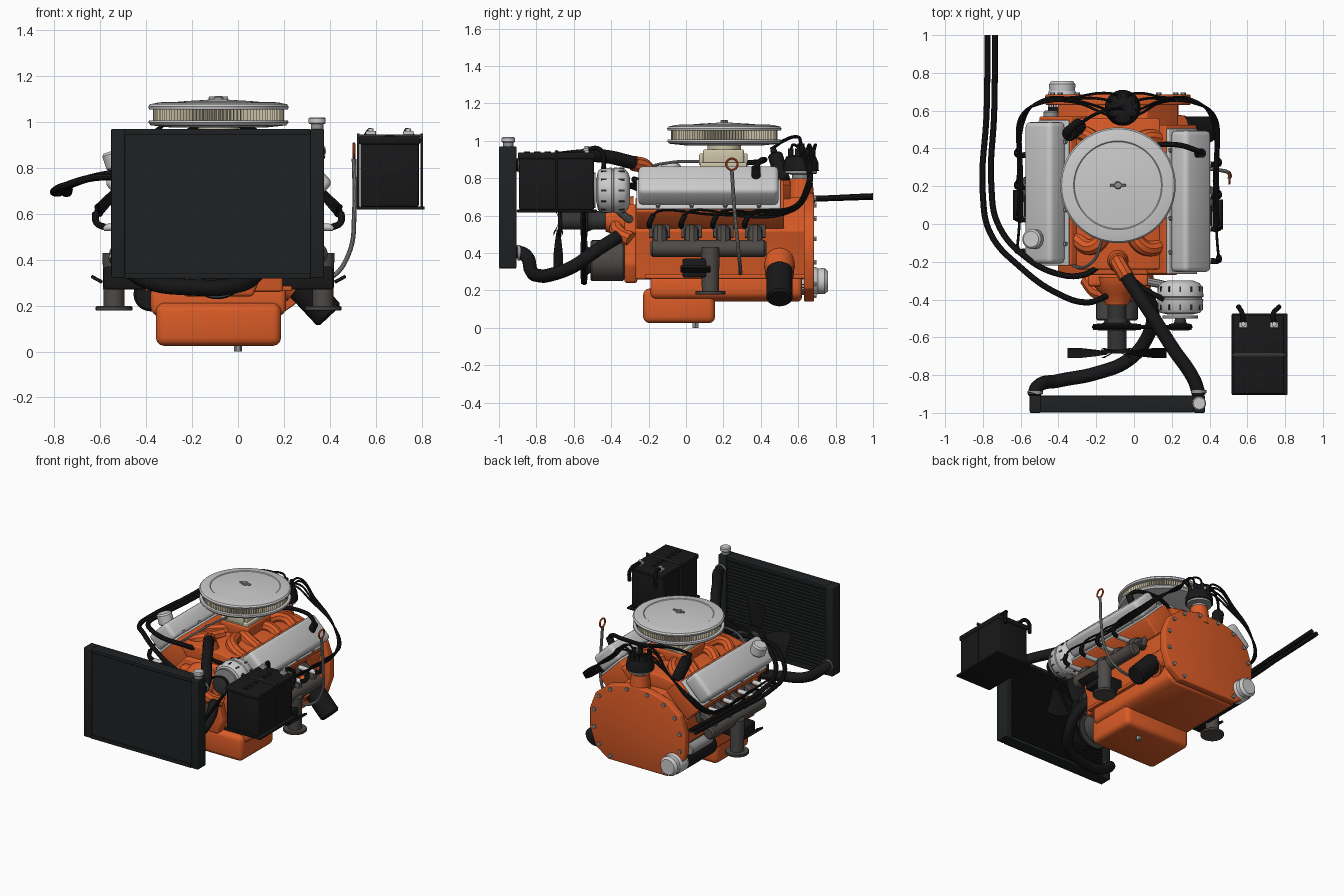
import bpy, bmesh, math
from mathutils import Vector, Matrix, geometry

if "Cube" in bpy.data.objects:
    bpy.data.objects.remove(bpy.data.objects["Cube"])

XC = -0.085  # engine centreline
COL = dict(orange=(.70, .105, .02), black=(.009, .009, .01), rad=(.013, .015, .016), silver=(.58, .58, .58),
           iron=(.075, .068, .062), cream=(.62, .56, .40), steel=(.3, .3, .3), dark=(.035, .035, .035))
MATS = {}
for k, c in COL.items():
    MATS[k] = bpy.data.materials.new(k)
    MATS[k].diffuse_color = (*c, 1)


def add(name, bm, mat):
    bmesh.ops.recalc_face_normals(bm, faces=bm.faces)
    me = bpy.data.meshes.new(name)
    bm.to_mesh(me)
    bm.free()
    me.materials.append(MATS[mat])
    ob = bpy.data.objects.new(name, me)
    bpy.context.collection.objects.link(ob)
    return ob


def bevel(bm, w, seg=3):
    es = [e for e in bm.edges if len(e.link_faces) == 2 and e.calc_face_angle(0) > .5]
    bmesh.ops.bevel(bm, geom=es, offset=w, segments=seg, profile=.5, affect='EDGES', clamp_overlap=True)


def box(name, c, size, mat, bev=0, ry=0):
    bm = bmesh.new()
    bmesh.ops.create_cube(bm, size=1)
    bmesh.ops.scale(bm, vec=size, verts=bm.verts)
    if bev:
        bevel(bm, bev)
    bmesh.ops.transform(bm, matrix=Matrix.Translation(c) @ Matrix.Rotation(ry, 4, 'Y'), verts=bm.verts)
    return add(name, bm, mat)


def lathe(name, p0, p1, prof, mat, seg=32):
    """Revolve (distance, radius) pairs about the axis p0 -> p1."""
    p0 = Vector(p0)
    q = (Vector(p1) - p0).to_track_quat('Z', 'Y').to_matrix().to_4x4()
    bm = bmesh.new()
    rings = [[bm.verts.new((r * math.cos(a), r * math.sin(a), d)) for a in
              [2 * math.pi * i / seg for i in range(seg)]] for d, r in prof]
    for A, B in zip(rings, rings[1:]):
        for i in range(seg):
            bm.faces.new((A[i], A[(i + 1) % seg], B[(i + 1) % seg], B[i]))
    bm.faces.new(rings[0])
    bm.faces.new(rings[-1])
    bmesh.ops.transform(bm, matrix=Matrix.Translation(p0) @ q, verts=bm.verts)
    return add(name, bm, mat)


def cyl(name, p0, p1, r, mat, r2=None, seg=28, ch=0.0):
    L = (Vector(p1) - Vector(p0)).length
    r2 = r if r2 is None else r2
    prof = [(0, r - ch), (ch, r), (L - ch, r2), (L, r2 - ch)] if ch else [(0, r), (L, r2)]
    return lathe(name, p0, p1, prof, mat, seg)


def prism(name, pts, y0, y1, mat, bev=0, seg=3):
    bm = bmesh.new()
    f = bm.faces.new([bm.verts.new((x, y0, z)) for x, z in pts])
    g = bmesh.ops.extrude_face_region(bm, geom=[f])['geom']
    bmesh.ops.translate(bm, vec=(0, y1 - y0, 0), verts=[v for v in g if isinstance(v, bmesh.types.BMVert)])
    if bev:
        bevel(bm, bev, seg)
    return add(name, bm, mat)


def sym(half):  # mirrored outline about the engine centreline
    return [(XC + x, z) for x, z in half] + [(XC - x, z) for x, z in reversed(half) if x > 0]


def tube(name, pts, r, mat, cyclic=False, poly=False, res=3):
    cu = bpy.data.curves.new(name, 'CURVE')
    cu.dimensions, cu.bevel_depth, cu.bevel_resolution, cu.resolution_u, cu.use_fill_caps = '3D', r, res, 8, True
    sp = cu.splines.new('POLY' if poly else 'BEZIER')
    tgt = sp.points if poly else sp.bezier_points
    tgt.add(len(pts) - 1)
    for p, co in zip(tgt, pts):
        p.co = (*co, 1) if poly else co
        if not poly:
            p.handle_left_type = p.handle_right_type = 'AUTO'
    sp.use_cyclic_u = cyclic
    tmp = bpy.data.objects.new(name + "_path", cu)
    bpy.context.collection.objects.link(tmp)
    bm = bmesh.new()
    bm.from_mesh(bpy.data.meshes.new_from_object(tmp.evaluated_get(bpy.context.evaluated_depsgraph_get())))
    bpy.data.objects.remove(tmp)
    return add(name, bm, mat)


# Block, oil pan, rear plate, timing cover
prism("engine_block", sym([(.28, .26), (.28, .40), (.32, .52), (.155, .70)]), -.27, .64, 'orange', .012)
prism("oil_pan_upper", sym([(.24, .14), (.295, .17), (.295, .28)]), -.19, .62, 'orange', .025)
box("oil_pan_rail", (XC, .21, .275), (.64, .86, .022), 'orange', .006)
box("oil_pan_sump", (XC, -.037, .118), (.545, .385, .186), 'orange', .035)
cyl("drain_plug", (0, .05, 0), (0, .05, .04), .018, 'steel', seg=6)
plate = [(.24, .14), (.34, .21), (.385, .34), (.385, .48), (.34, .60), (.24, .68), (.09, .72)]
prism("rear_plate", sym(plate), .63, .685, 'orange', .008)
for i, (x, z) in enumerate(sym(plate)):
    bx, bz = XC + (x - XC) * .9, .45 + (z - .45) * .9
    cyl(f"plate_bolt_{i}", (bx, .68, bz), (bx, .697, bz), .014, 'steel', seg=6)
prism("timing_cover", sym([(.15, .24), (.19, .34), (.15, .50), (.16, .66)]), -.33, -.26, 'orange', .015)

# Cylinder heads, valve covers, exhaust manifolds, plugs and wires for both banks
DIST = Vector((-.06, .615, 0))
for s, side in ((1, "right"), (-1, "left")):
    dy = 0 if s > 0 else .05
    yc, X = .12 + dy * .9, lambda r: XC + s * r
    R = s * math.pi / 4
    box(f"head_{side}", (X(.285), yc + .01, .66), (.24, .79, .14), 'orange', .01, R)
    box(f"cover_flange_{side}", (X(.338), yc, .713), (.218, .77, .02), 'silver', .006, R)
    box(f"valve_cover_{side}", (X(.386), yc, .761), (.198, .75, .125), 'silver', .027, R)
    for k in range(4):
        y = yc - .27 + k * .18
        for t in (-.1, .1):
            b = Vector((X(.342 + t * .707), y, .717 - t * .707))
            cyl(f"cover_bolt_{side}_{k}_{t > 0}", b, b + Vector((s * .014, 0, .014)), .011, 'steel', seg=6)
    # exhaust log with ports and outlet
    cyl(f"exhaust_log_{side}", (X(.43), -.19 + dy, .425), (X(.43), .43 + dy, .425), .046, 'iron', ch=.012)
    cyl(f"exhaust_outlet_{side}", (X(.455), .13 + dy, .43), (X(.455), .13 + dy, .18), .05, 'iron', .045)
    cyl(f"exhaust_flange_{side}", (X(.455), .13 + dy, .178), (X(.455), .13 + dy, .198), .08, 'iron', ch=.004)
    for k, py in enumerate((-.14, .03, .20, .37)):
        y = py + dy
        tube(f"exhaust_port_{side}_{k}", [(X(.31), y, .52), (X(.39), y, .50), (X(.43), y, .425)], .04, 'iron')
        box(f"port_flange_{side}_{k}", (X(.335), y, .53), (.10, .11, .03), 'iron', .006, s * math.radians(75))
        yp = y - .055
        cyl(f"spark_plug_{side}_{k}", (X(.36), yp, .545), (X(.50), yp, .54), .016, 'silver', seg=12)
        tube(f"plug_boot_{side}_{k}", [(X(.49), yp, .54), (X(.53), yp, .56), (X(.535), yp + .02, .605)], .015, 'black')
        a = math.pi / 2 - s * (.35 + k * .75)
        d = DIST + Vector((.065 * math.cos(a), .065 * math.sin(a), .95))
        o = k * .008
        tube(f"plug_wire_{side}_{k}", [d, d + Vector((s * .04, .015, .03)), (X(.24), .67 - o, .88 - o),
             (X(.39 + o), .66 - o, .74), (X(.49 + o), .57, .625 + o), (X(.51 + o), (yp + .5) / 2 + .02, .605 + o),
             (X(.53), yp + .05, .625), (X(.535), yp + .02, .605)], .007, 'black', res=2)
        cyl(f"cap_post_{side}_{k}", (d.x, d.y, .90), (d.x, d.y, .96), .015, 'black', seg=12)
    # engine mount
    box(f"mount_bracket_{side}", (X(.39), .045 + dy, .32), (.22, .13, .10), 'black', .012)
    box(f"mount_pad_{side}", (X(.53), .05 + dy, .315), (.055, .16, .015), 'black', .004, -s * .5)
    # intake runners
    for k, y in enumerate((-.12, .05, .28, .45)):
        tube(f"intake_runner_{side}_{k}", [(X(.05), .165 + (y - .165) * .5, .79), (X(.13), y, .79),
             (X(.24), y + dy, .73)], .042, 'orange')

# Intake manifold, carburettor, air cleaner
prism("intake_manifold", sym([(.14, .66), (.225, .765), (.17, .775), (.1, .79)]), -.24, .56, 'orange', .01)
box("carburettor_pad", (XC, .2, .82), (.24, .27, .08), 'orange', .012)
box("carburettor_base", (XC, .2, .87), (.22, .25, .03), 'cream', .006)
box("carburettor_body", (XC, .2, .915), (.19, .22, .08), 'cream', .012)
for s in (-1, 1):
    box(f"float_bowl_{'front' if s < 0 else 'rear'}", (XC, .2 + s * .1, .90), (.15, .06, .065), 'cream', .01)
cyl("carburettor_throat", (XC, .205, .94), (XC, .205, 1.0), .09, 'cream')
A = lambda z: (XC, .205, z)
lathe("air_cleaner_base", A(.975), A(2), [(0, .11), (0, .20), (.01, .295), (.022, .305), (.032, .303), (.032, .1)], 'silver', 64)
N = 110
bm = bmesh.new()
ring = [[bm.verts.new((XC + r * math.cos(a), .205 + r * math.sin(a), z)) for i in range(2 * N) for r, a in
        [(.285 if i % 2 else .27, math.pi * i / N)]] for z in (1.0, 1.062)]
for i in range(2 * N):
    j = (i + 1) % (2 * N)
    bm.faces.new((ring[0][i], ring[0][j], ring[1][j], ring[1][i]))
add("air_filter_pleats", bm, 'cream')
lathe("air_cleaner_lid", A(1.055), A(2), [(0, .1), (0, .303), (.012, .306), (.022, .298), (.03, .26), (.032, .235),
      (.028, .23), (.036, .14), (.042, .04), (.042, .01)], 'silver', 64)
cyl("wing_nut", A(1.09), A(1.112), .02, 'steel', ch=.004)
box("wing_nut_bar", A(1.104), (.085, .012, .014), 'steel', .004)

# Distributor and coil
cyl("distributor_boss", (*DIST.xy, .66), (*DIST.xy, .80), .075, 'orange', .06)
lathe("distributor_body", (*DIST.xy, .79), (*DIST.xy, 2), [(0, .045), (.03, .05), (.035, .085), (.055, .085)], 'steel')
lathe("distributor_cap", (*DIST.xy, .84), (*DIST.xy, 2), [(0, .095), (.045, .092), (.075, .08), (.085, .05)], 'black')
cyl("cap_centre_post", (*DIST.xy, .91), (*DIST.xy, .985), .018, 'black', seg=12)
cyl("ignition_coil", (-.29, .52, .78), (-.345, .475, .93), .04, 'black', ch=.008)
cyl("coil_tower", (-.345, .475, .925), (-.36, .463, .965), .02, 'black', .014)
tube("coil_wire", [(-.36, .463, .96), (-.30, .52, 1.0), (-.16, .60, 1.02), (*DIST.xy, .985)], .009, 'black')

# Breather cap, crankcase vent hose, fuel line, dipstick
cyl("oil_filler_cap", (-.52, -.08, .80), (-.545, -.08, .875), .052, 'silver', ch=.01)
cyl("vent_valve", (.33, .375, .80), (.36, .375, .86), .024, 'black')
tube("vent_hose", [(.36, .375, .85), (.33, .39, .885), (.22, .42, .90), (.06, .40, .89), (XC, .3, .88)], .014, 'black')
tube("fuel_line", [(-.14, .08, .89), (-.17, -.08, .885), (-.22, -.2, .85), (-.32, -.22, .77), (-.37, -.12, .74)], .008, 'steel')
tube("dipstick_tube", [(.505, .245, .84), (.507, .26, .62), (.48, .28, .42), (.40, .29, .32), (.2, .29, .29)], .010, 'steel')
tube("dipstick_handle", [(.505, .245 + .03 * math.cos(a * .5236), .875 + .03 * math.sin(a * .5236)) for a in range(12)],
     .006, 'orange', True)

# Oil filter and starter
cyl("oil_filter_mount", (.14, .5, .37), (.26, .5, .28), .085, 'orange', .075)
cyl("oil_filter", (.25, .5, .315), (.40, .5, .155), .07, 'black', ch=.012)
cyl("starter_body", (-.38, .28, .25), (-.38, .64, .25), .075, 'black', ch=.01)
lathe("starter_nose", (-.38, .62, .25), (-.38, 2, .25), [(0, .075), (.075, .075), (.085, .068), (.12, .07), (.138, .055)], 'silver')
cyl("starter_solenoid", (-.44, .36, .33), (-.44, .60, .33), .038, 'steel', ch=.006)

# Water pump, crank damper, fan, belts
FX, FZ = -.09, .575
lathe("water_pump", (FX, -.28, FZ), (FX, -2, FZ), [(0, .13), (.05, .12), (.09, .08), (.15, .06)], 'orange')
for s in (-1, 1):
    tube(f"pump_arm_{'left' if s < 0 else 'right'}", [(FX, -.36, FZ), (FX + s * .1, -.36, .51), (FX + s * .16, -.29, .47)], .042, 'orange')
cyl("fan_shaft", (FX, -.40, FZ), (FX, -.67, FZ), .05, 'dark', ch=.006)
cyl("crank_damper", (FX, -.33, .36), (FX, -.51, .36), .11, 'iron', ch=.008)
PULLEYS = {"crank": (FX, .36, .122), "pump": (FX, FZ, .10), "alternator": (.245, .735, .055)}
pts = []
for n, (x, z, r) in PULLEYS.items():
    lathe(f"{n}_pulley", (x, -.50, z), (x, -2, z), [(0, r * .5), (.025, r * .6), (.03, r + .004), (.036, r + .004), (.042, r - .012),
          (.048, r - .012), (.054, r + .004), (.06, r + .004), (.064, r * .7)], 'dark')
    pts += [Vector((x + r * math.cos(i * .2094), z + r * math.sin(i * .2094))) for i in range(30)]
tube("drive_belt", [(pts[i].x, -.545, pts[i].y) for i in geometry.convex_hull_2d(pts)], .011, 'black', True, True)
cyl("fan_plate", (FX, -.665, FZ), (FX, -.685, FZ), .085, 'black')
for k in range(4):
    bm = bmesh.new()
    rows = []
    for r, w in ((.05, .035), (.11, .06), (.19, .085), (.25, .085), (.262, .065)):
        rows.append([bm.verts.new((t * w, -.026 * t * min(1, r * 6) - .008 * t * t, r)) for t in (-1, -.5, 0, .5, 1)])
    for P, Q in zip(rows, rows[1:]):
        for i in range(4):
            bm.faces.new((P[i], P[i + 1], Q[i + 1], Q[i]))
    bmesh.ops.solidify(bm, geom=bm.faces[:], thickness=.006)
    bmesh.ops.transform(bm, matrix=Matrix.Translation((FX, -.675, FZ)) @ Matrix.Rotation(k * math.pi / 2, 4, 'Y'), verts=bm.verts)
    add(f"fan_blade_{k}", bm, 'black')

# Alternator
lathe("alternator_body", (.245, -.30, .735), (.245, -2, .735), [(0, .07), (.012, .1), (.03, .115), (.07, .122), (.085, .122), (.088, .116),
      (.096, .116), (.099, .122), (.15, .118), (.17, .105), (.18, .06)], 'silver')
for k in range(12):
    a = k * math.pi / 6
    for y in (-.345, -.44):
        box(f"alternator_vent_{k}_{y}", (.245 + .113 * math.cos(a), y, .735 + .113 * math.sin(a)), (.017, .03, .01), 'dark', 0, -a)
cyl("alternator_fan", (.245, -.485, .735), (.245, -.50, .735), .095, 'steel')
tube("alternator_bracket", [(.245, -.36, .63), (.18, -.33, .6), (.05, -.30, .58)], .022, 'steel')
tube("alternator_brace", [(.16, -.40, .81), (.05, -.34, .78), (-.05, -.25, .74)], .014, 'black')

# Radiator with finned core
for s, x in ((-1, -.522), (1, .345)):
    box(f"radiator_tank_{'left' if s < 0 else 'right'}", (x, -.953, .645), (.06, .093, .65), 'rad', .006)
for n, z in (("bottom", .33), ("top", .957)):
    box(f"radiator_rail_{n}", (-.09, -.953, z), (.81, .088, .025), 'rad', .003)
box("radiator_core", (-.09, -.960, .645), (.81, .05, .61), 'rad')
for k in range(25):
    box(f"radiator_fin_{k}", (-.09, -.945, .356 + k * .0242), (.80, .066, .010), 'rad')
cyl("radiator_neck", (.345, -.95, .96), (.345, -.95, .995), .028, 'steel')
cyl("radiator_cap", (.345, -.95, .99), (.345, -.95, 1.02), .037, 'silver', ch=.006, seg=16)

# Coolant and heater hoses
cyl("thermostat_housing", (XC, -.19, .74), (XC, -.20, .84), .065, 'orange', .045)
tube("thermostat_neck", [(XC, -.2, .82), (-.075, -.22, .86), (-.04, -.28, .88)], .042, 'orange')
UP = [(-.07, -.23, .865), (-.02, -.31, .89), (.08, -.46, .92), (.2, -.65, .91), (.32, -.83, .88), (.345, -.91, .87)]
LO = [(-.53, -.91, .41), (-.51, -.86, .39), (-.40, -.83, .31), (-.2, -.79, .28), (-.03, -.72, .285), (.07, -.6, .33), (.10, -.47, .42), (.06, -.36, .49)]
tube("upper_radiator_hose", UP, .036, 'black', res=5)
tube("lower_radiator_hose", LO, .036, 'black', res=5)
for n, p in (("upper", (.342, -.88, .873)), ("lower", (-.522, -.885, .402))):
    cyl(f"hose_clamp_{n}", p, (p[0], p[1] - .015, p[2]), .041, 'steel')
tube("heater_hose_inner", [(-.735, 1, .705), (-.74, .6, .69), (-.755, .2, .70), (-.72, 0, .73), (-.58, -.17, .77),
     (-.4, -.265, .79), (-.27, -.27, .79), (-.18, -.22, .76)], .016, 'black')
tube("heater_hose_outer", [(-.775, 1, .70), (-.78, .6, .69), (-.80, .15, .70), (-.76, -.05, .72), (-.6, -.23, .76),
     (-.4, -.37, .74), (-.25, -.415, .69), (-.14, -.38, .62)], .016, 'black')

# Battery with tray, hold-down and cables
box("battery_tray", (.665, -.69, .625), (.295, .43, .014), 'black', .004)
box("battery_case", (.66, -.692, .775), (.255, .40, .29), 'black', .01)
box("battery_lid", (.66, -.692, .92), (.268, .415, .035), 'black', .008)
box("battery_hold_down", (.662, -.692, .94), (.285, .02, .012), 'dark', .003)
for s in (-1, 1):
    n = 'left' if s < 0 else 'right'
    cyl(f"hold_down_rod_{n}", (.662 + s * .138, -.692, .62), (.662 + s * .138, -.692, .95), .006, 'dark', seg=10)
    x = .66 + s * .082
    cyl(f"battery_terminal_{n}", (x, -.53, .93), (x, -.53, .972), .014, 'silver', .012)
    box(f"battery_clamp_{n}", (x, -.535, .953), (.045, .03, .016), 'silver', .003)
    tube(f"battery_cable_{n}", [(x, -.52, .955), (x - .005, -.475, .96), (x + s * .02, -.445, .93), (x + s * .025, -.44, .85)], .013, 'black')
for k in range(6):
    y = -.85 + k * .055
    cyl(f"battery_vent_cap_{k}", (.66, y, .93), (.66, y, .942), .017, 'black', seg=16)

# Smooth shading with sharp edges kept
bpy.ops.object.select_all(action='SELECT')
bpy.context.view_layer.objects.active = bpy.data.objects["engine_block"]
bpy.ops.object.shade_smooth_by_angle(angle=math.radians(35))

for m in bpy.data.materials:
    if m.users and not m.is_grease_pencil:
        m.use_nodes = True
        m.node_tree.nodes["Principled BSDF"].inputs["Base Color"].default_value = m.diffuse_color
